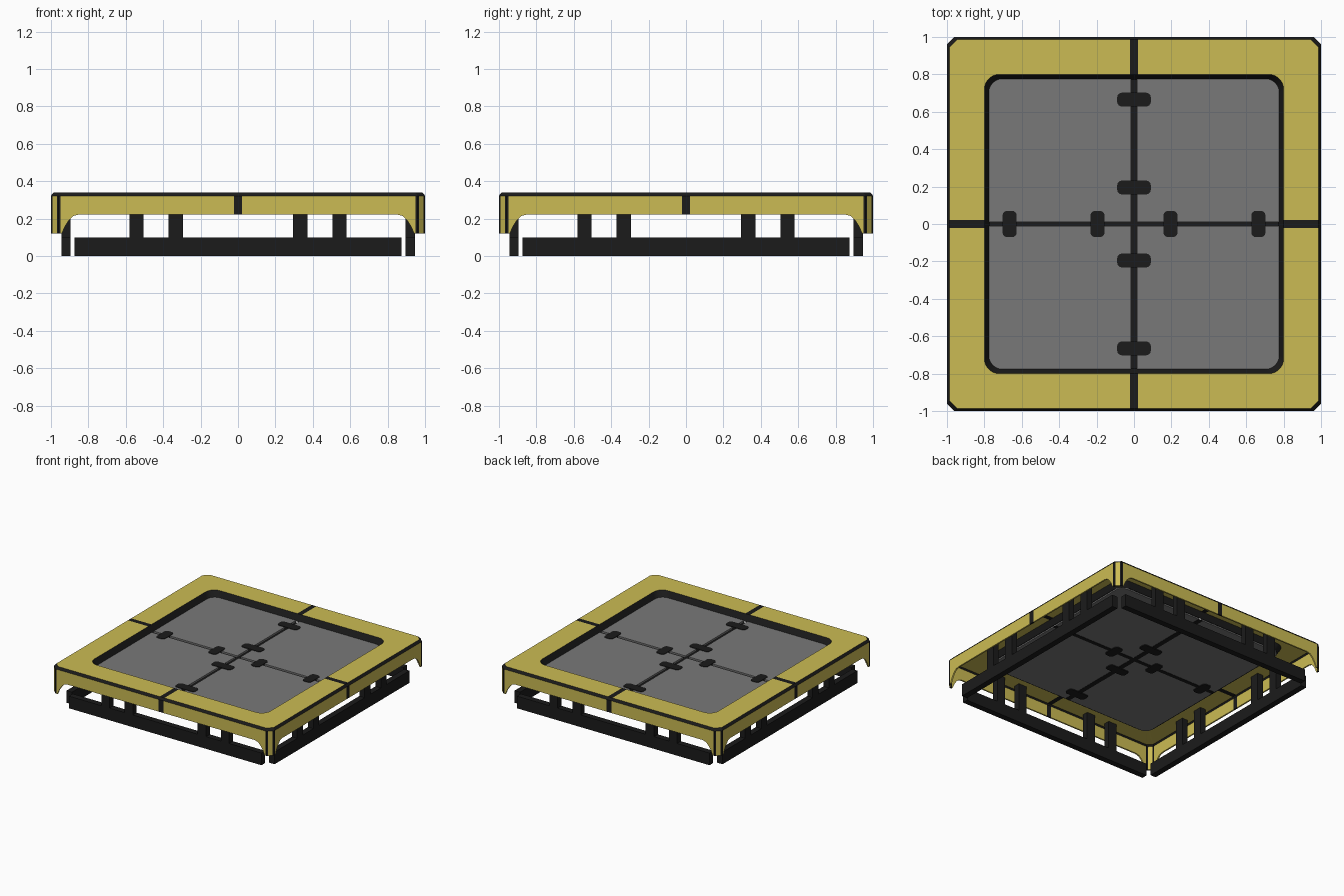
import bpy, bmesh, math
from mathutils import Vector

if "Cube" in bpy.data.objects:
    bpy.data.objects.remove(bpy.data.objects["Cube"])


def mat(name, rgb):
    m = bpy.data.materials.new(name)
    m.diffuse_color = (*rgb, 1)
    m.use_nodes = True
    m.node_tree.nodes["Principled BSDF"].inputs["Base Color"].default_value = m.diffuse_color
    return m


OLIVE = mat("olive_yellow", (0.60, 0.50, 0.087))
GREY = mat("mid_grey", (0.19, 0.19, 0.19))
DARK = mat("near_black", (0.011, 0.011, 0.011))


def finish(name, bm, mats):
    me = bpy.data.meshes.new(name)
    bm.to_mesh(me)
    bm.free()
    for m in mats:
        me.materials.append(m)
    ob = bpy.data.objects.new(name, me)
    bpy.context.collection.objects.link(ob)
    return ob


def box(name, lo, hi, m, round_corners=0, which=lambda co: True):
    bm = bmesh.new()
    bmesh.ops.create_cube(bm, size=1)
    for v in bm.verts:
        v.co = Vector([(a + b) / 2 + c * (b - a) for a, b, c in zip(lo, hi, v.co)])
    if round_corners:
        edges = [e for e in bm.edges
                 if abs(e.verts[0].co.z - e.verts[1].co.z) > 1e-4
                 and which(e.verts[0].co)]
        bmesh.ops.bevel(bm, geom=edges, offset=round_corners, segments=4,
                        profile=0.5, affect='EDGES')
    return finish(name, bm, [m])


def rot(p, k):
    x, y = p
    for _ in range(k):
        x, y = -y, x
    return x, y


# Frame outline for one quarter: position along the side, bottom edge height
SEAM = 0.021
side = [(0.85, 0.222), (0.88, 0.214), (0.905, 0.19), (0.925, 0.158),
        (0.942, 0.12), (0.948, 0.12), (0.96, 0.12)]
corner = [((1, s), b) for s, b in side]
corner += [((0.992, 0.968), 0.12), ((0.968, 0.992), 0.12)]
corner += [((s, 1), b) for s, b in reversed(side)]
n = len(corner)
inner = [(0.72 + 0.08 * math.cos(math.pi / 2 * i / (n - 1)),
          0.72 + 0.08 * math.sin(math.pi / 2 * i / (n - 1))) for i in range(n)]
quarter = [((1, SEAM), 0.222, (0.80, SEAM))]
quarter += [(o, b, q) for (o, b), q in zip(corner, inner)]
quarter += [((SEAM, 1), 0.222, (SEAM, 0.80))]
per = len(quarter)

# Hollow padded frame: skirt, dark top edge, top face, dark inner lip
bm = bmesh.new()
columns = []
for k in range(4):
    for o, b, q in quarter:
        ox, oy = rot(o, k)
        ix, iy = rot(q, k)
        columns.append([bm.verts.new(c) for c in (
            (ox, oy, b), (ox, oy, 0.322), (ox * 0.986, oy * 0.986, 0.34),
            (ix, iy, 0.34), (ix * 0.967, iy * 0.967, 0.288))])
for i, a in enumerate(columns):
    c = columns[(i + 1) % len(columns)]
    j = i % per
    seam = j == per - 1
    corner_strip = j in (6, 7, 9, 10)   # dark lines beside the corner chamfer
    for r in range(4):
        f = bm.faces.new((a[r], c[r], c[r + 1], a[r + 1]))
        f.material_index = int(seam or r in (1, 3) or (r == 0 and corner_strip))
frame = finish("edge_frame", bm, [OLIVE, DARK])
mod = frame.modifiers.new("thickness", 'SOLIDIFY')
mod.thickness = 0.012
mod.offset = -1

# Four centre panels with dark grooves between them
GX, GY = 0.016, 0.012
for sx in (-1, 1):
    for sy in (-1, 1):
        xs = sorted((sx * GX, sx * 0.775))
        ys = sorted((sy * GY, sy * 0.775))
        box(f"centre_panel_{'l' if sx < 0 else 'r'}{'f' if sy < 0 else 'b'}",
            (xs[0], ys[0], 0.277), (xs[1], ys[1], 0.295), GREY, 0.06,
            lambda co: abs(co.x) > 0.5 and abs(co.y) > 0.5)
box("groove_floor_x", (-0.775, -GY - 0.004, 0.275), (0.775, GY + 0.004, 0.280), DARK)
box("groove_floor_y", (-GX - 0.004, -0.775, 0.275), (GX + 0.004, 0.775, 0.280), DARK)

# Flat clips across the grooves
for i, p in enumerate((-0.665, -0.195, 0.195, 0.665)):
    box(f"clip_y_{i}", (-0.09, p - 0.037, 0.270), (0.09, p + 0.037, 0.299), DARK, 0.025)
    box(f"clip_x_{i}", (p - 0.038, -0.07, 0.270), (p + 0.038, 0.07, 0.299), DARK, 0.025)

# Base rails with four uprights on every side
for k in range(4):
    def rail_part(name, x0, x1, z0, z1):
        a, b = rot((x0, -0.945), k), rot((x1, -0.896), k)
        lo = (min(a[0], b[0]), min(a[1], b[1]), z0)
        hi = (max(a[0], b[0]), max(a[1], b[1]), z1)
        box(f"{name}_{k}", lo, hi, DARK)
    rail_part("base_rail", -0.875, 0.875, 0, 0.10)
    for j, x in enumerate((-0.543, -0.333, 0.333, 0.543)):
        rail_part(f"upright_{j}", x - 0.038, x + 0.038, 0.10, 0.33)
